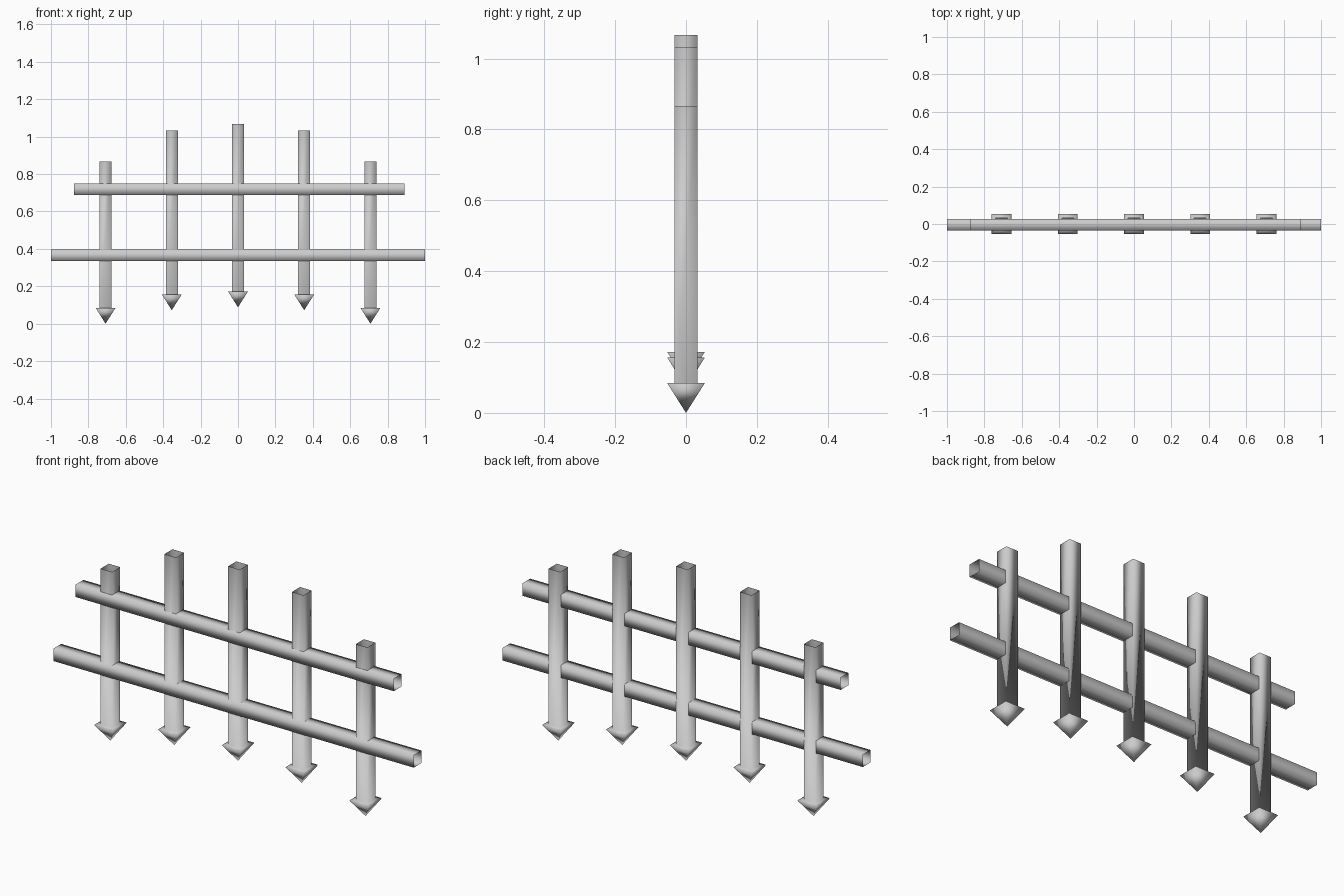
import bpy
import bmesh

if "Cube" in bpy.data.objects:
    bpy.data.objects.remove(bpy.data.objects["Cube"])

BAR = 0.032       # half width of the square posts
TIP = 0.053       # half width of the spike base
TIP_H = 0.084     # spike height


def square(bm, half, z):
    return [bm.verts.new((sx * half, sy * half, z))
            for sx, sy in ((-1, -1), (1, -1), (1, 1), (-1, 1))]


def bridge(bm, lower, upper):
    for i in range(4):
        j = (i + 1) % 4
        bm.faces.new((lower[i], lower[j], upper[j], upper[i]))


def finish(bm, name):
    mesh = bpy.data.meshes.new(name)
    bm.to_mesh(mesh)
    bm.free()
    for p in mesh.polygons:
        p.use_smooth = True
    ob = bpy.data.objects.new(name, mesh)
    bpy.context.collection.objects.link(ob)
    return ob


# Post: open square tube, flared out at the bottom into a pyramid spike
def post(name, x, bottom, top):
    bm = bmesh.new()
    apex = bm.verts.new((0, 0, bottom))
    flare = square(bm, TIP, bottom + TIP_H)
    base = square(bm, BAR, bottom + TIP_H)
    head = square(bm, BAR, top)
    for i in range(4):
        bm.faces.new((apex, flare[(i + 1) % 4], flare[i]))
    bridge(bm, flare, base)
    bridge(bm, base, head)
    finish(bm, name).location.x = x


# Rail: open square tube lying along x, set slightly to the front
def rail(name, x0, x1, z):
    bm = bmesh.new()
    bridge(bm, square(bm, 0.031, x0), square(bm, 0.031, x1))
    for v in bm.verts:
        v.co = (v.co.z, v.co.x, v.co.y)
    finish(bm, name).location = (0, -0.004, z)


# Five posts, symmetric about the tall middle one
post("middle_post", 0.0, 0.088, 1.067)
for side, s in (("left", -1), ("right", 1)):
    post(side + "_inner_post", s * 0.354, 0.072, 1.033)
    post(side + "_outer_post", s * 0.708, 0.0, 0.866)

# Two horizontal rails
rail("lower_rail", -1.0, 1.0, 0.365)
rail("upper_rail", -0.877, 0.889, 0.719)
